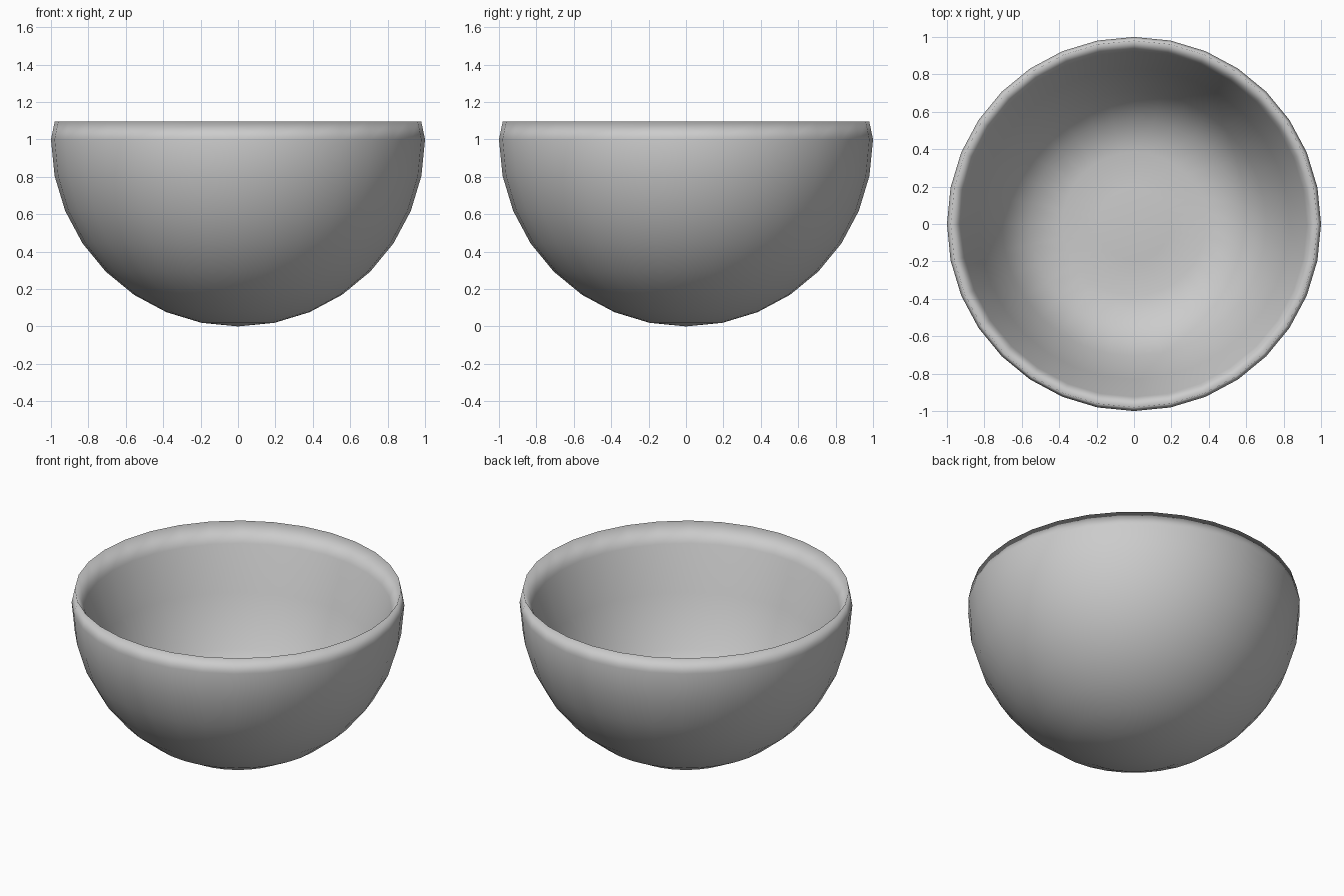
import bpy, bmesh
from math import sin, cos, pi

if "Cube" in bpy.data.objects:
    bpy.data.objects.remove(bpy.data.objects["Cube"])

SEGMENTS = 32

# outer half-sphere profile (radius, height), from the bottom up to the equator
profile = [(sin(i * pi / 16), 1 - cos(i * pi / 16)) for i in range(9)]
# rim, then the steep inner wall and floor with a slight rise in the middle
profile += [(0.98, 1.095), (0.924, 0.97), (0.83, 0.69), (0.707, 0.37),
            (0.556, 0.185), (0.383, 0.145), (0.195, 0.155), (0, 0.165)]

# revolve the profile into a closed bowl
bm = bmesh.new()
verts = [bm.verts.new((r, 0, z)) for r, z in profile]
edges = [bm.edges.new(pair) for pair in zip(verts, verts[1:])]
bmesh.ops.spin(bm, geom=verts + edges, cent=(0, 0, 0), axis=(0, 0, 1),
               angle=2 * pi, steps=SEGMENTS, use_duplicate=False)
bmesh.ops.remove_doubles(bm, verts=bm.verts, dist=0.0005)
bmesh.ops.recalc_face_normals(bm, faces=bm.faces)
for face in bm.faces:
    face.smooth = True

mesh = bpy.data.meshes.new("bowl")
bm.to_mesh(mesh)
bm.free()
bowl = bpy.data.objects.new("bowl", mesh)
bpy.context.collection.objects.link(bowl)
